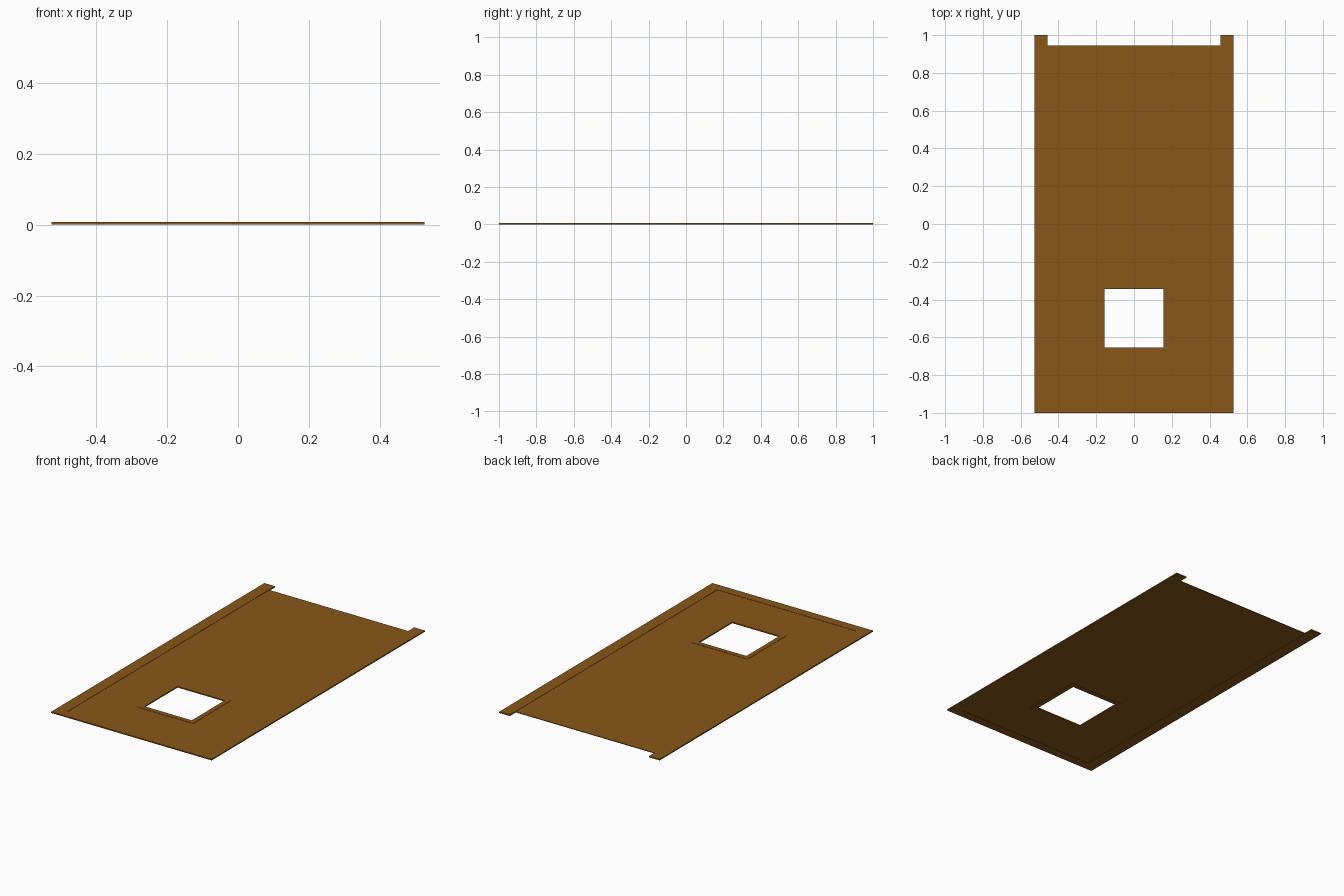
import bpy, bmesh

if "Cube" in bpy.data.objects:
    bpy.data.objects.remove(bpy.data.objects["Cube"])

THICK = 0.007          # frame thickness
STEP = 0.0015          # recess of the panel on both faces
HX, HY = 0.527, 1.0    # outer half sizes
IX, IY = 0.457, 0.946  # recessed panel half sizes
WC, WH = -0.5, 0.155   # window centre (y) and half size
TRIM = WH + 0.028      # outer half size of the window trim

wood = bpy.data.materials.new("brown_wood")
wood.diffuse_color = (0.25, 0.095, 0.009, 1)
wood.use_nodes = True
wood.node_tree.nodes["Principled BSDF"].inputs["Base Color"].default_value = wood.diffuse_color


def slab(name, faces, z0, z1):
    """Extrude flat outlines (sharing corners) into one solid slab."""
    bm = bmesh.new()
    cache = {}
    for outline in faces:
        verts = [cache.setdefault(p, bm.verts.new((p[0], p[1], z0))) if p not in cache
                 else cache[p] for p in outline]
        bm.faces.new(verts)
    ext = bmesh.ops.extrude_face_region(bm, geom=bm.faces[:], use_keep_orig=True)
    for v in ext["geom"]:
        if isinstance(v, bmesh.types.BMVert):
            v.co.z = z1
    bmesh.ops.recalc_face_normals(bm, faces=bm.faces[:])
    mesh = bpy.data.meshes.new(name)
    bm.to_mesh(mesh)
    bm.free()
    mesh.materials.append(wood)
    obj = bpy.data.objects.new(name, mesh)
    bpy.context.collection.objects.link(obj)
    return obj


def rect(hx, hy, cy=0.0):
    return [(-hx, cy - hy), (hx, cy - hy), (hx, cy + hy), (-hx, cy + hy)]


def ring(outer, inner):
    """Four quads between two rectangles."""
    return [[outer[i], outer[(i + 1) % 4], inner[(i + 1) % 4], inner[i]] for i in range(4)]


# U-shaped border: two long side rails and the front rail
o, i = rect(HX, HY), [(-IX, -IY), (IX, -IY), (IX, HY), (-IX, HY)]
slab("border_frame", [q for n, q in enumerate(ring(o, i)) if n != 2], 0, THICK)

# Recessed panel with an opening for the window trim
trim = rect(TRIM, TRIM, WC)
slab("recessed_panel", ring(rect(IX, IY), trim), STEP, THICK - STEP)

# Raised trim around the square window
slab("window_trim", ring(trim, rect(WH, WH, WC)), 0, THICK)
